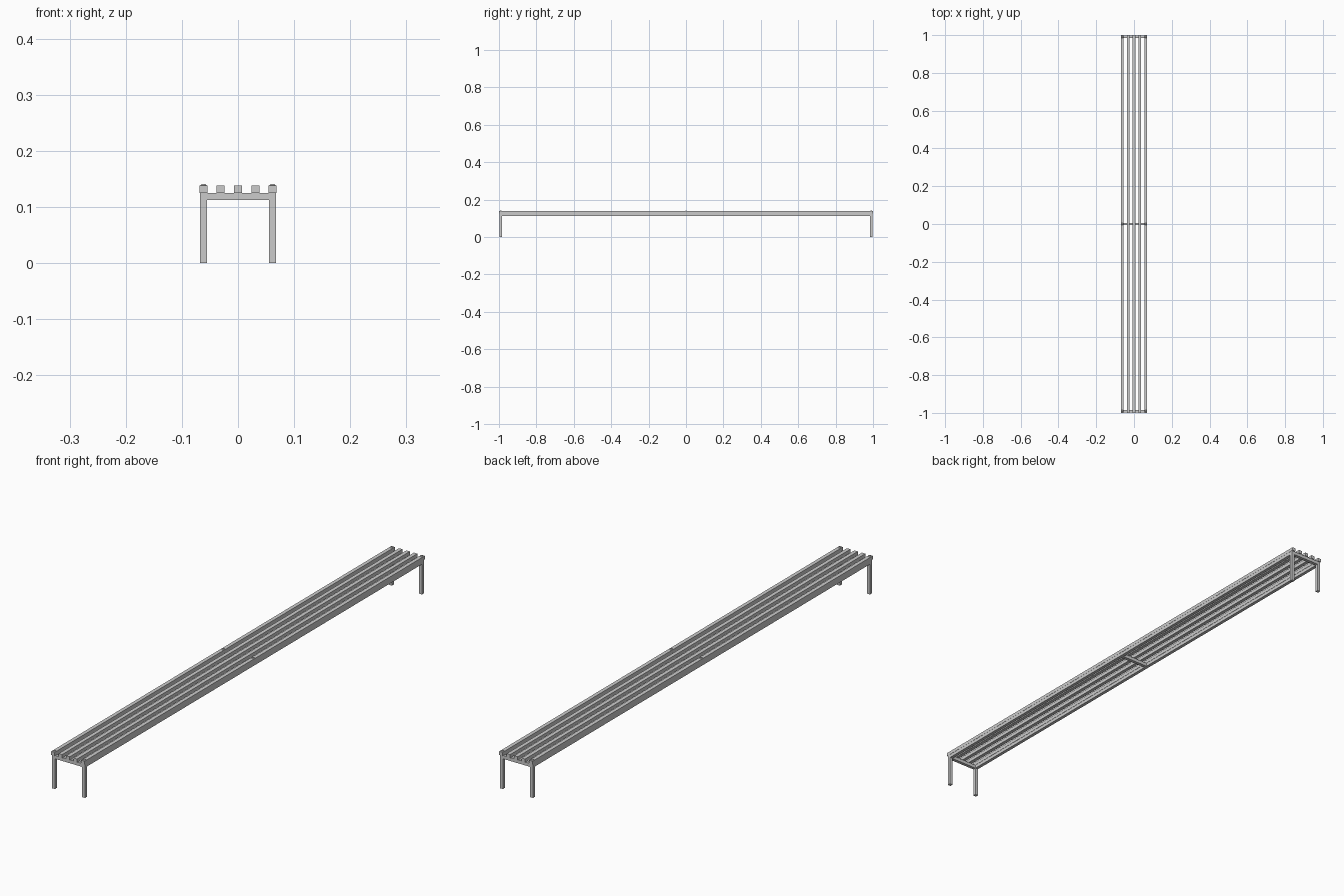
import bpy, bmesh
from mathutils import Matrix

if "Cube" in bpy.data.objects:
    bpy.data.objects.remove(bpy.data.objects["Cube"])

T = 0.0125          # frame tube thickness
Z1 = 0.125          # top of frame
TOP = 0.138         # top of slats
FX = 0.0618         # frame and leg centre in x
FY = 0.9905         # frame and leg centre in y


def box(name, lo, hi):
    bm = bmesh.new()
    bmesh.ops.create_cube(bm, size=1)
    for v in bm.verts:
        v.co = [hi[i] if v.co[i] > 0 else lo[i] for i in range(3)]
    return finish(name, bm)


def finish(name, bm):
    mesh = bpy.data.meshes.new(name)
    bm.to_mesh(mesh)
    bm.free()
    ob = bpy.data.objects.new(name, mesh)
    bpy.context.collection.objects.link(ob)
    return ob


def bolt(name, x, y):
    # low tapered bolt head on the slat
    bm = bmesh.new()
    bmesh.ops.create_cone(bm, cap_ends=True, segments=12, radius1=0.0058,
                          radius2=0.0035, depth=0.0025,
                          matrix=Matrix.Translation((x, y, TOP + 0.00115)))
    return finish(name, bm)


h = T / 2

# Long slats of the seat
for i in range(5):
    x = (i - 2) * 0.0308
    box(f"slat_{i + 1}", (x - 0.0071, -1, Z1), (x + 0.0071, 1, TOP))

# Cross bars at both ends and the middle
for name, y in (("front_cross_bar", -FY), ("middle_cross_bar", 0), ("back_cross_bar", FY)):
    box(name, (-FX + h, y - h, Z1 - T), (FX - h, y + h, Z1))

# Side rails, legs and bolts
for side, sx in (("left", -1), ("right", 1)):
    x = sx * FX
    box(f"{side}_rail", (x - h, -FY - h, Z1 - T), (x + h, FY + h, Z1))
    for end, sy in (("front", -1), ("back", 1)):
        y = sy * FY
        box(f"{end}_{side}_leg", (x - h, y - h, 0), (x + h, y + h, Z1 - T))
        bolt(f"{end}_{side}_bolt", sx * 0.0616, y)
    bolt(f"middle_{side}_bolt", sx * 0.0616, 0)
